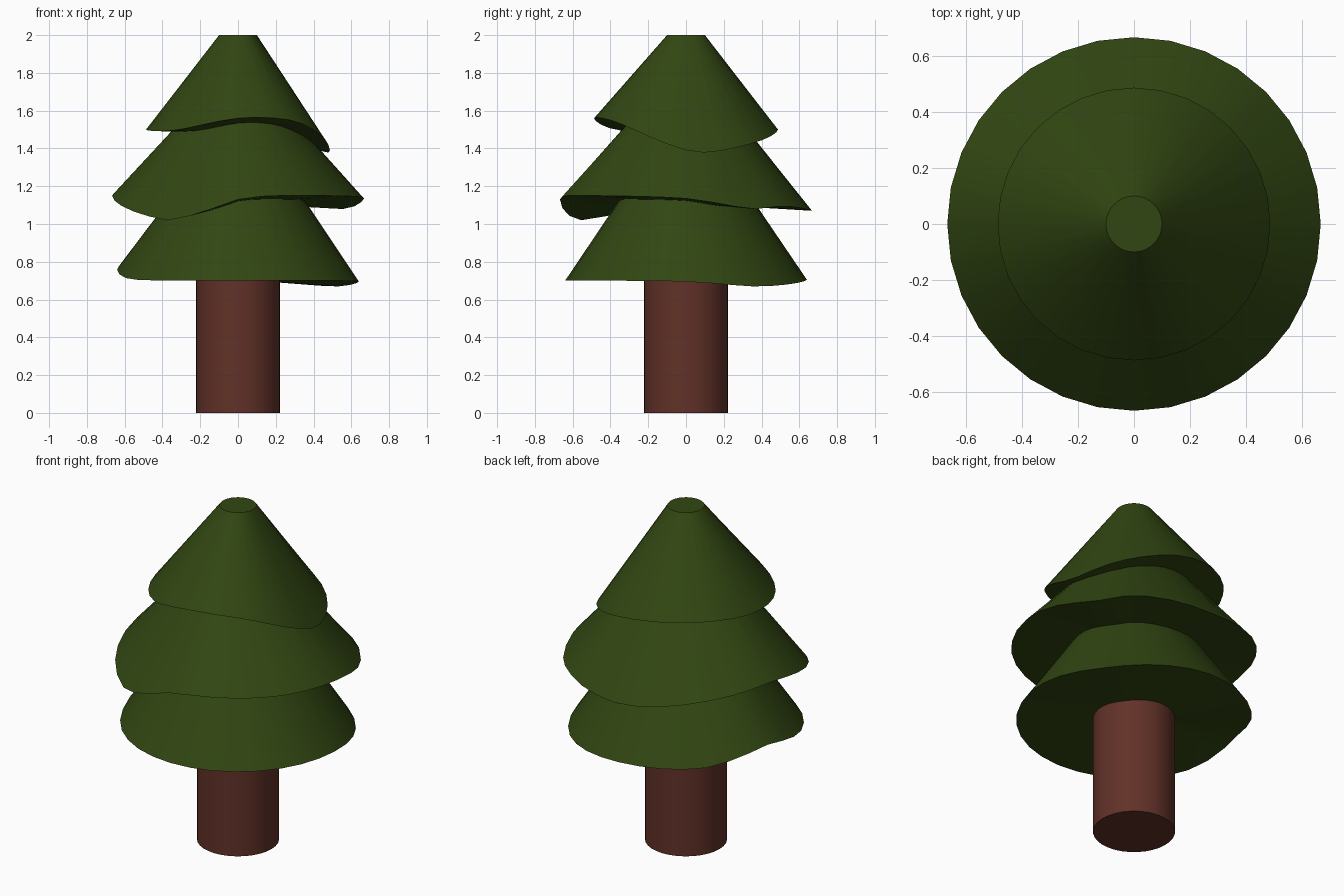
import bpy
import bmesh
from math import sin, cos, radians, pi

if "Cube" in bpy.data.objects:
    bpy.data.objects.remove(bpy.data.objects["Cube"], do_unlink=True)

SIDES = 32


def make_material(name, rgb):
    mat = bpy.data.materials.new(name)
    mat.use_nodes = True
    color = (*rgb, 1.0)
    mat.diffuse_color = color
    bsdf = mat.node_tree.nodes["Principled BSDF"]
    bsdf.inputs["Base Color"].default_value = color
    bsdf.inputs["Roughness"].default_value = 0.9
    return mat


def wave_height(keys, angle):
    """Smooth closed curve through (degrees, height) keys."""
    n = len(keys)

    def key(i):
        a, z = keys[i % n]
        return a + 360 * (i // n), z

    def slope(i):
        (a0, z0), (a1, z1) = key(i - 1), key(i + 1)
        return (z1 - z0) / (a1 - a0)

    if angle < keys[0][0]:
        angle += 360
    i = max(k for k in range(n) if keys[k][0] <= angle)
    (a0, z0), (a1, z1) = key(i), key(i + 1)
    span = a1 - a0
    t = (angle - a0) / span
    ease = t * t * (3 - 2 * t)
    start = t * (1 - t) ** 2 * span * slope(i)
    end = t * t * (t - 1) * span * slope(i + 1)
    return z0 + (z1 - z0) * ease + start + end


def make_cone(name, mat, low_radius, low_height, top_radius, top_z):
    """Closed, tapered solid whose lower rim follows low_height(degrees)."""
    bm = bmesh.new()
    low, top = [], []
    for i in range(SIDES):
        a = 2 * pi * i / SIDES
        z = low_height(360 * i / SIDES)
        low.append(bm.verts.new((low_radius * cos(a), low_radius * sin(a), z)))
        top.append(bm.verts.new((top_radius * cos(a), top_radius * sin(a), top_z)))
    middle = bm.verts.new((0, 0, sum(v.co.z for v in low) / SIDES))
    for i in range(SIDES):
        j = (i + 1) % SIDES
        bm.faces.new((low[i], low[j], top[j], top[i]))
        bm.faces.new((low[j], low[i], middle))
    bm.faces.new(top)
    mesh = bpy.data.meshes.new(name)
    bm.to_mesh(mesh)
    bm.free()
    mesh.materials.append(mat)
    obj = bpy.data.objects.new(name, mesh)
    bpy.context.collection.objects.link(obj)
    bpy.ops.object.select_all(action="DESELECT")
    obj.select_set(True)
    bpy.context.view_layer.objects.active = obj
    bpy.ops.object.shade_smooth_by_angle(angle=radians(35))
    return obj


bark = make_material("brown bark", (0.12, 0.031, 0.021))
needles = make_material("dark green needles", (0.031, 0.062, 0.006))

# Trunk
make_cone("trunk", bark, 0.223, lambda a: 0.0, 0.223, 0.85)

# Foliage tiers: rim radius, top radius, top height, wavy rim
lower_rim = [(0, .695), (33, .67), (50, .675), (90, .705), (135, .72), (150, .75),
             (168, .78), (180, .76), (195, .725), (212, .705), (270, .70), (315, .70)]
middle_rim = [(0, 1.135), (32, 1.08), (50, 1.095), (90, 1.07), (110, 1.09), (135, 1.13),
              (168, 1.165), (180, 1.15), (225, 1.04), (236, 1.02), (253, 1.06),
              (270, 1.13), (288, 1.15), (315, 1.15)]
upper_rim = [(0, 1.39), (15, 1.38), (45, 1.425), (90, 1.50), (135, 1.52), (180, 1.50),
             (225, 1.495), (270, 1.56), (295, 1.56), (315, 1.53)]
tiers = {
    "lower_foliage": (0.64, 0.25, 1.28, lower_rim),
    "middle_foliage": (0.667, 0.2, 1.655, middle_rim),
    "upper_foliage": (0.487, 0.1, 2.0, upper_rim),
}
for name, (radius, top_radius, top_z, rim) in tiers.items():
    make_cone(name, needles, radius, lambda a, r=rim: wave_height(r, a), top_radius, top_z)
